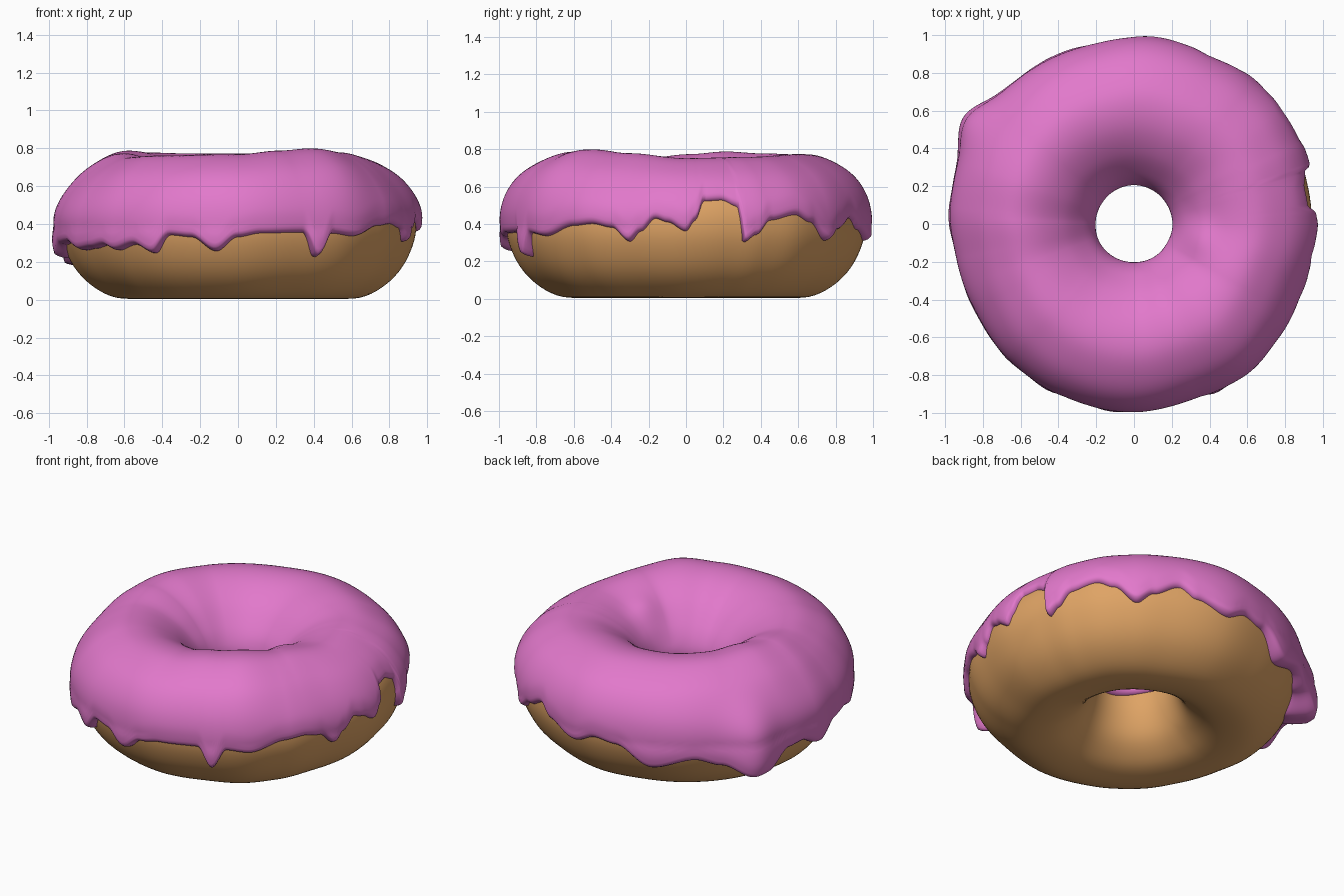
import bpy, math

if "Cube" in bpy.data.objects:
    bpy.data.objects.remove(bpy.data.objects["Cube"])

SEG = 480

# Dough cross-section (radius, height): inside of hole -> bottom -> outside -> top -> hole
PROFILE = [(.232, .40), (.246, .27), (.30, .14), (.40, .05), (.50, .012), (.62, .008), (.72, .045),
           (.82, .125), (.89, .23), (.93, .36), (.92, .50), (.865, .61), (.775, .685), (.65, .735),
           (.52, .722), (.395, .652), (.298, .55), (.25, .47)]
# Outer radius of the icing by angle in degrees
OUTLINE = [(0, .98), (14, .98), (26, .995), (38, 1.008), (50, 1.0), (64, .99), (84, 1.0), (105, .98), (127, .985),
           (145, .985), (160, .985), (175, .98), (191, .96), (208, .96), (228, .98), (246, .99), (270, 1.0),
           (290, .985), (307, 1.0), (323, .985), (341, .965)]
# Rise or dip of the top surface by angle
TOP = [(0, -.022), (30, -.015), (70, 0), (110, -.002), (140, .004), (160, .014), (178, 0),
       (200, -.02), (230, -.012), (270, -.005), (290, .014), (307, .026), (330, .005)]
# Height of the icing's dripping edge by angle
DRIPS = [(0, .36), (3, .42), (6, .53), (12, .535), (17, .50), (19, .30), (23, .34), (28, .42), (37, .45),
         (43, .41), (51, .31), (57, .37), (66, .43), (72, .37), (84, .31), (92, .36), (100, .34),
         (113, .22), (128, .28), (137, .24), (147, .17), (153, .18), (162, .27), (169, .28), (178, .22),
         (187, .29), (197, .30), (207, .26), (215, .27), (222, .285), (227, .26), (235, .29), (242, .245),
         (248, .34), (255, .33), (263, .255), (270, .33), (277, .35), (291, .355), (296, .225),
         (301, .35), (309, .335), (321, .39), (328, .40), (335, .38), (341, .305), (345, .36),
         (350, .43), (354, .41)]


def periodic(table, a):
    """Look up a value around the ring."""
    pts = table + [(table[0][0] + 360, table[0][1])]
    for (a0, v0), (a1, v1) in zip(pts, pts[1:]):
        if a0 <= a <= a1:
            t = (a - a0) / (a1 - a0)
            return v0 + (v1 - v0) * t * t * (3 - 2 * t)


def clamp(v):
    return max(0.0, min(1.0, v))


def fade(v, start, width):
    t = clamp((v - start) / width)
    return t * t * (3 - 2 * t)


def bell(a, centre, width):
    d = (a - centre + 180) % 360 - 180
    return math.exp(-(d / width) ** 2)


# Closed smooth spline through the profile
SUB = 16
CURVE = []
n = len(PROFILE)
for i in range(n):
    p = [PROFILE[(i + k - 1) % n] for k in range(4)]
    for j in range(SUB):
        t = j / SUB
        CURVE.append(tuple(.5 * (2 * p[1][c] + (p[2][c] - p[0][c]) * t
                     + (2 * p[0][c] - 5 * p[1][c] + 4 * p[2][c] - p[3][c]) * t * t
                     + (3 * p[1][c] - p[0][c] - 3 * p[2][c] + p[3][c]) * t ** 3) for c in (0, 1)))
CURVE.append(CURVE[0])
ARC = [0.0]
for p, q in zip(CURVE, CURVE[1:]):
    ARC.append(ARC[-1] + math.dist(p, q))
LENGTH = ARC[-1]


def along(s):
    """Profile point at arc length s."""
    s %= LENGTH
    lo, hi = 0, len(ARC) - 1
    while hi - lo > 1:
        m = (lo + hi) // 2
        lo, hi = (m, hi) if ARC[m] <= s else (lo, m)
    t = (s - ARC[lo]) / (ARC[hi] - ARC[lo])
    p, q = CURVE[lo], CURVE[hi]
    return p[0] + (q[0] - p[0]) * t, p[1] + (q[1] - p[1]) * t


def normal(s):
    r0, z0 = along(s - .015)
    r1, z1 = along(s + .015)
    l = math.hypot(r1 - r0, z1 - z0)
    return (z1 - z0) / l, -(r1 - r0) / l


def outer_arc(z):
    """Arc length where the outside of the dough reaches height z."""
    for i in range(6 * SUB, 12 * SUB):
        if CURVE[i][1] <= z <= CURVE[i + 1][1]:
            t = (z - CURVE[i][1]) / (CURVE[i + 1][1] - CURVE[i][1])
            return ARC[i] + t * (ARC[i + 1] - ARC[i])


def place(r, z, a):
    """Apply the ring's uneven outline, narrower shoulders and top height."""
    c = math.cos(math.radians(a))
    r += (periodic(OUTLINE, a) - .97) * fade(r, .2, .6)
    shoulder = fade(z, .42, .25) * fade(r, .45, .4)
    r -= shoulder * ((.04 if c < 0 else .015) * c * c + .02 * bell(a, 332, 14))
    z += periodic(TOP, a) * fade(z, .35, .4)
    return r * c, r * math.sin(math.radians(a)), z


def make(name, rings, closed, colour):
    m = len(rings[0])
    verts = [v for ring in rings for v in ring]
    faces = []
    for i in range(len(rings)):
        k = (i + 1) % len(rings)
        for j in range(m if closed else m - 1):
            l = (j + 1) % m
            faces.append((i * m + j, k * m + j, k * m + l, i * m + l))
    me = bpy.data.meshes.new(name)
    me.from_pydata(verts, [], faces)
    me.polygons.foreach_set("use_smooth", [True] * len(faces))
    mat = bpy.data.materials.new(name + "_colour")
    mat.diffuse_color = (*colour, 1)
    mat.use_nodes = True
    mat.node_tree.nodes["Principled BSDF"].inputs["Base Color"].default_value = mat.diffuse_color
    me.materials.append(mat)
    ob = bpy.data.objects.new(name, me)
    bpy.context.collection.objects.link(ob)


# Dough ring
M = 72
base = [along(LENGTH * j / M) for j in range(M)]
make("dough", [[place(r, z, 360 * i / 160) for r, z in base] for i in range(160)],
     True, (.74, .37, .13))

# Icing shell with rounded, dripping edges
T = .036
ENDS = [0, .04, .15, .35, .65, 1]
rings = []
for i in range(SEG):
    a = 360 * i / SEG
    s0 = outer_arc(periodic(DRIPS, a))
    s1 = LENGTH + .025 + .015 * math.sin(math.radians(3 * a)) + .04 * bell(a, 330, 18)
    span = s1 - s0
    ds = [e * T for e in ENDS]
    ds += [T + (span - 2 * T) * j / 54 for j in range(1, 54)]
    ds += [span - e * T for e in reversed(ENDS)]
    ring = []
    for d in ds:
        r, z = along(s0 + d)
        nr, nz = normal(s0 + d)
        e = min(d, span - d)
        f = min(1, e / T)
        thick = T * (.75 + .25 * fade(e, 0, .12))
        off = -.01 + (thick + .01) * math.sqrt(max(0, 1 - (1 - f) ** 2))
        r, z = r + nr * off, z + nz * off
        if r > .6:
            # Drips hang away from the dough, with one big blob at the back left
            g = bell(a, 148, 8.5) * min(1, d / T)
            r += f * .25 * max(0, .38 - z)
            r += g * (.065 * (1 - fade(z, .38, .34)) + .12 * max(0, .38 - z))
        x, y, z = place(r, z, a)
        # Soft lump on the slope into the hole
        z += .035 * math.exp(-((x - .33) ** 2 + (y + .07) ** 2) / .009) * fade(z, .45, .12)
        ring.append((x, y, z))
    rings.append(ring)
make("icing", rings, False, (.76, .19, .60))
